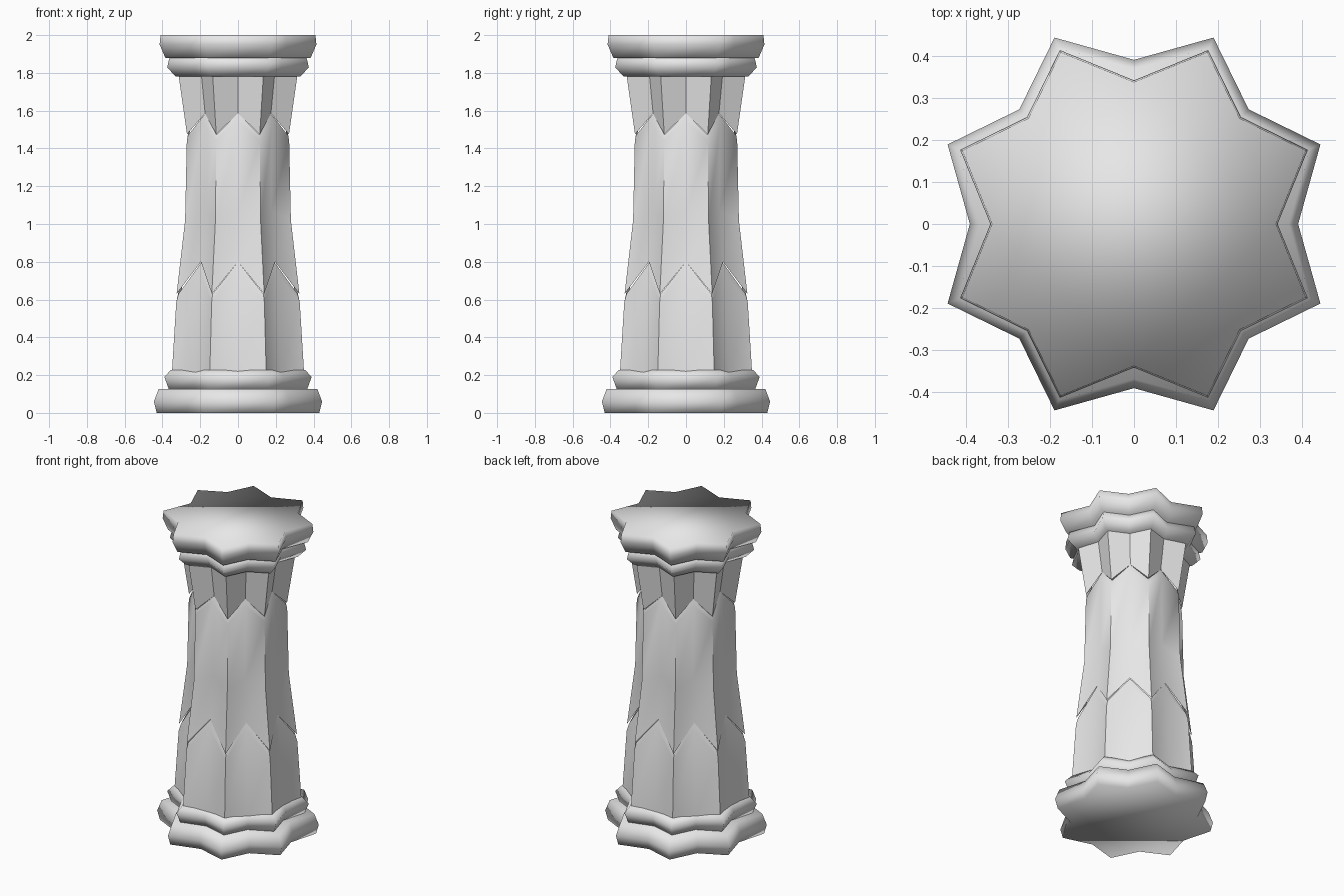
import bpy, bmesh, math

if "Cube" in bpy.data.objects:
    bpy.data.objects.remove(bpy.data.objects["Cube"])

stone = bpy.data.materials.new("grey stone")
stone.diffuse_color = (0.8, 0.8, 0.8, 1)
stone.use_nodes = True
stone.node_tree.nodes["Principled BSDF"].inputs["Base Color"].default_value = stone.diffuse_color


def star_ring(tip_x, z, axis_ratio, diag_ratio, rise=0.0):
    """Eight-pointed star; tip_x is the reach of its points, rise lifts its valleys."""
    r = tip_x / math.cos(math.radians(23.1))
    pts = []
    for q in range(4):
        for deg, ratio, lift in ((0, axis_ratio, rise), (23.1, 1, 0),
                                 (45, diag_ratio, rise), (66.9, 1, 0)):
            a = math.radians(deg + 90 * q)
            pts.append((r * ratio * math.cos(a), r * ratio * math.sin(a), z + lift))
    return pts


def loft(name, rings, caps=True, angle=None):
    """Skin a stack of star rings."""
    bm = bmesh.new()
    loops = [[bm.verts.new(p) for p in ring] for ring in rings]
    for lo, hi in zip(loops, loops[1:]):
        for i in range(16):
            j = (i + 1) % 16
            bm.faces.new((lo[i], lo[j], hi[j], hi[i]))
    if caps:
        bm.faces.new(loops[0][::-1])
        bm.faces.new(loops[-1])
    me = bpy.data.meshes.new(name)
    bm.to_mesh(me)
    bm.free()
    me.materials.append(stone)
    ob = bpy.data.objects.new(name, me)
    bpy.context.collection.objects.link(ob)
    bpy.ops.object.select_all(action='DESELECT')
    ob.select_set(True)
    bpy.context.view_layer.objects.active = ob
    if angle is None:
        bpy.ops.object.shade_smooth()
    else:
        bpy.ops.object.shade_smooth_by_angle(angle=math.radians(angle))
    return ob


# Mouldings at the foot and head: (reach, height) profiles
mouldings = {
    "base_slab": [(0.43, 0), (0.445, 0.06), (0.42, 0.127)],
    "base_ring": [(0.365, 0.122), (0.39, 0.19), (0.355, 0.228)],
    "capital_ring": [(0.33, 1.78), (0.375, 1.83), (0.362, 1.885)],
    "capital_slab": [(0.385, 1.88), (0.415, 1.95), (0.41, 2.0)],
}
for name, profile in mouldings.items():
    loft(name, [star_ring(x, z, 0.76 if "capital" in name else 0.81, 0.80)
                for x, z in profile])

# Shaft tiers with zigzag joints: (reach, height, axis ratio, diagonal ratio, valley rise)
tiers = {
    "lower_shaft": [(0.35, 0.21, 0.84, 0.84, 0), (0.327, 0.585, 0.82, 0.80, 0.165),
                    (0.315, 0.63, 0.82, 0.79, 0.17)],
    "middle_shaft": [(0.325, 0.63, 0.80, 0.785, 0.17), (0.28, 1.02, 0.83, 0.82, 0.05),
                     (0.271, 1.44, 0.86, 0.87, 0.105), (0.26, 1.475, 0.86, 0.87, 0.11)],
    "upper_shaft": [(0.27, 1.475, 0.83, 0.84, 0.11), (0.315, 1.79, 0.80, 0.80, 0)],
}
for name, rings in tiers.items():
    loft(name, [star_ring(*r) for r in rings], caps=False, angle=30)
